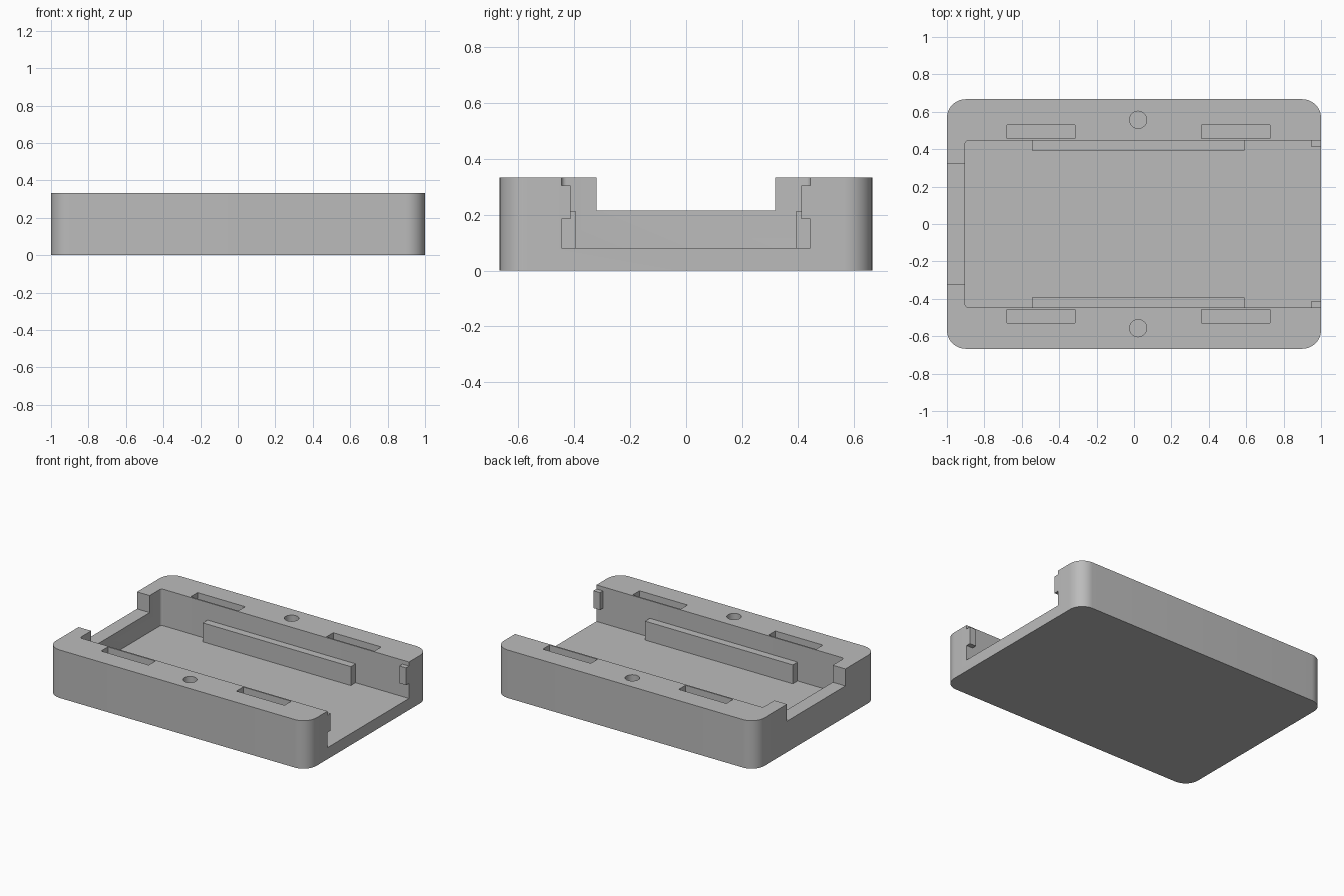
import bpy, bmesh, math

cube = bpy.data.objects.get("Cube")
if cube:
    bpy.data.objects.remove(cube, do_unlink=True)

grey = bpy.data.materials.new("mid_grey")
grey.use_nodes = True
colour = (0.5, 0.5, 0.5, 1)
grey.diffuse_color = colour
grey.node_tree.nodes["Principled BSDF"].inputs["Base Color"].default_value = colour


def make_object(name, bm):
    bmesh.ops.recalc_face_normals(bm, faces=bm.faces)
    mesh = bpy.data.meshes.new(name)
    bm.to_mesh(mesh)
    bm.free()
    mesh.materials.append(grey)
    ob = bpy.data.objects.new(name, mesh)
    bpy.context.collection.objects.link(ob)
    return ob


def block(name, x, y, z, radius=0, segments=12):
    """Box between the given ranges, with optional rounded upright edges."""
    bm = bmesh.new()
    bmesh.ops.create_cube(bm, size=1)
    for v in bm.verts:
        v.co = [lo + (c + 0.5) * (hi - lo) for c, (lo, hi) in zip(v.co, (x, y, z))]
    if radius:
        upright = [e for e in bm.edges
                   if abs(e.verts[0].co.z - e.verts[1].co.z) > 0.01]
        bmesh.ops.bevel(bm, geom=upright, offset=radius, segments=segments,
                        profile=0.5, affect='EDGES')
    return make_object(name, bm)


def cylinder(name, x, y, z, radius):
    bm = bmesh.new()
    bmesh.ops.create_cone(bm, cap_ends=True, segments=40, radius1=radius,
                          radius2=radius, depth=z[1] - z[0])
    bmesh.ops.translate(bm, verts=bm.verts, vec=(x, y, sum(z) / 2))
    return make_object(name, bm)


def cut(target, cutter):
    mod = target.modifiers.new("cut", 'BOOLEAN')
    mod.operation = 'DIFFERENCE'
    mod.solver = 'EXACT'
    mod.object = cutter
    bpy.context.view_layer.objects.active = target
    bpy.ops.object.modifier_apply(modifier=mod.name)
    bpy.data.objects.remove(cutter, do_unlink=True)


TOP, FLOOR, WALL = 0.333, 0.08, 0.446

# Tray body with rounded corners
tray = block("tray", (-1, 1), (-0.667, 0.667), (0, TOP), 0.1)

# Main cavity, open at one end, and the notch in the end wall
cut(tray, block("cavity_cutter", (-0.903, 1.2), (-WALL, WALL), (FLOOR, 0.5), 0.018, 5))
cut(tray, block("notch_cutter", (-1.2, -0.8), (-0.32, 0.32), (0.215, 0.5)))

for side, label in ((-1, "front"), (1, "back")):
    def span(a, b):
        return tuple(sorted((side * a, side * b)))

    # Slots and round hole in the side wall tops
    for x in ((-0.68, -0.315), (0.36, 0.728)):
        cut(tray, block("slot_cutter", x, span(0.456, 0.53), (0.13, 0.5)))
    cut(tray, cylinder("hole_cutter", 0.022, side * 0.557, (0.13, 0.5), 0.046))

    # Support rail along the wall and latch at the open end
    block(label + "_rail", (-0.545, 0.59), span(0.394, WALL + 0.004), (FLOOR - 0.01, 0.211))
    block(label + "_latch", (0.95, 1), span(0.413, WALL + 0.004), (0.185, 0.305))

# Smooth the rounded corners while keeping hard edges
bpy.ops.object.select_all(action='DESELECT')
tray.select_set(True)
bpy.context.view_layer.objects.active = tray
bpy.ops.object.shade_smooth_by_angle(angle=math.radians(30))
